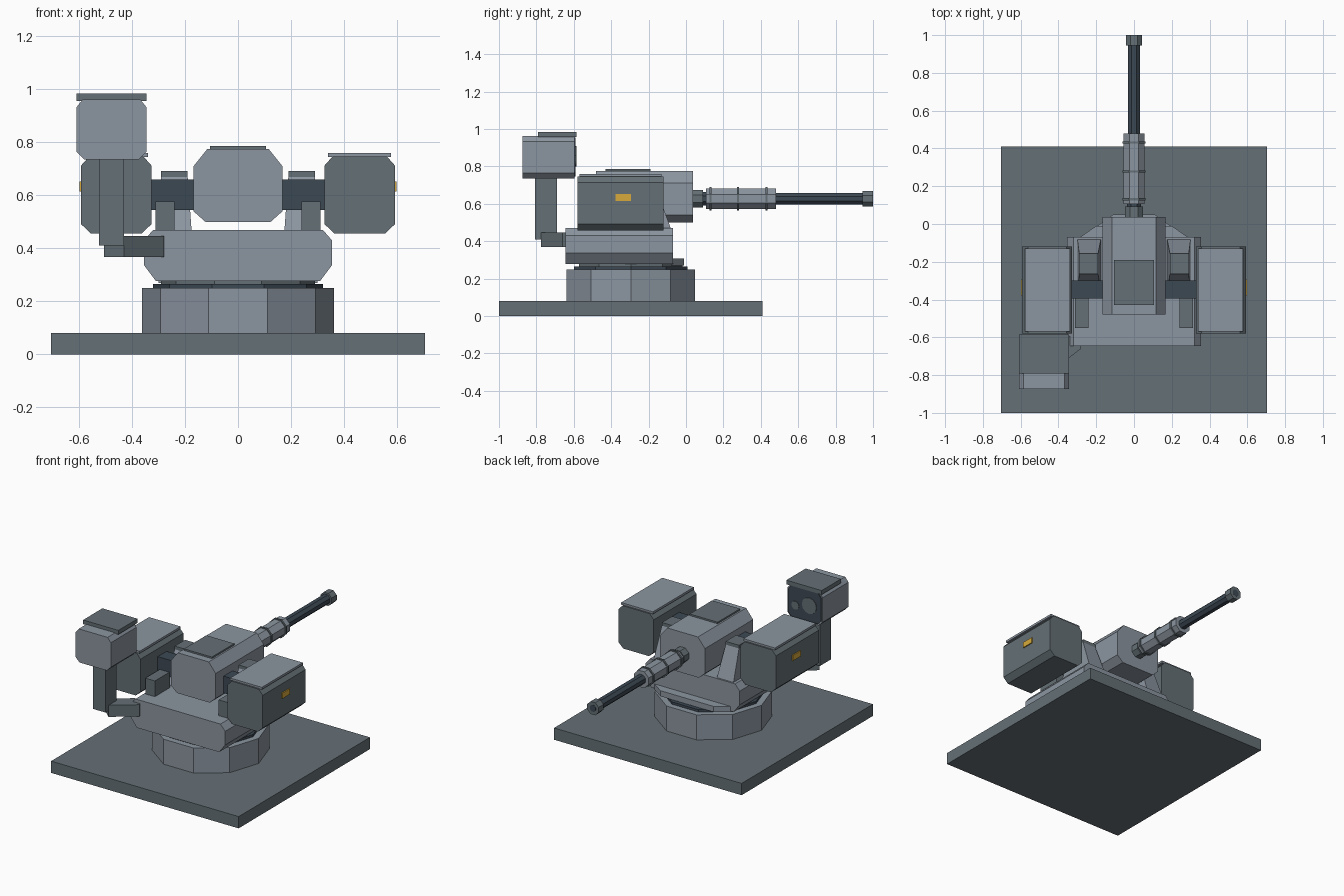
import bpy, bmesh, math
from mathutils import Vector

cube = bpy.data.objects.get("Cube")
if cube:
    bpy.data.objects.remove(cube, do_unlink=True)


def material(name, rgb):
    m = bpy.data.materials.new(name)
    m.use_nodes = True
    m.diffuse_color = (*rgb, 1)
    m.node_tree.nodes["Principled BSDF"].inputs["Base Color"].default_value = (*rgb, 1)
    return m


LIGHT = material("light_grey", (0.26, 0.30, 0.35))
MID = material("slate_grey", (0.13, 0.163, 0.18))
DARK = material("gunmetal", (0.046, 0.066, 0.088))
AMBER = material("amber", (0.68, 0.40, 0.045))


def loft(name, bottom, top, mat):
    """Solid between two matching rings of points."""
    bm = bmesh.new()
    a = [bm.verts.new(p) for p in bottom]
    b = [bm.verts.new(p) for p in top]
    bm.faces.new(a)
    bm.faces.new(b)
    for i in range(len(a)):
        j = (i + 1) % len(a)
        bm.faces.new((a[i], a[j], b[j], b[i]))
    bmesh.ops.recalc_face_normals(bm, faces=bm.faces)
    mesh = bpy.data.meshes.new(name)
    bm.to_mesh(mesh)
    bm.free()
    mesh.materials.append(mat)
    obj = bpy.data.objects.new(name, mesh)
    bpy.context.collection.objects.link(obj)
    return obj


def rect(x, y, z):
    return [(x[0], y[0], z), (x[1], y[0], z), (x[1], y[1], z), (x[0], y[1], z)]


def box(name, x, y, z, mat):
    return loft(name, rect(x, y, z[0]), rect(x, y, z[1]), mat)


def chamfer_box(name, x, y, z, low, high, mat):
    """Box along y with its long edges cut; low and high are (x, z) cuts."""
    (l, r), (b, t) = x, z
    prof = [(l + low[0], b), (r - low[0], b), (r, b + low[1]), (r, t - high[1]),
            (r - high[0], t), (l + high[0], t), (l, t - high[1]), (l, b + low[1])]
    return loft(name, [(px, y[0], pz) for px, pz in prof],
                [(px, y[1], pz) for px, pz in prof], mat)


def cylinder(name, centre, axis, radius, length, sides, mat, phase=0.0):
    """Cylinder starting at centre and running along y or z."""
    c = Vector(centre)
    ring = []
    for i in range(sides):
        a = phase + math.tau * i / sides
        u, v = radius * math.cos(a), radius * math.sin(a)
        ring.append(c + (Vector((u, 0, v)) if axis == "y" else Vector((u, v, 0))))
    step = Vector((0, length, 0)) if axis == "y" else Vector((0, 0, length))
    return loft(name, ring, [p + step for p in ring], mat)


def mirrored(x, side):
    return tuple(sorted((x[0] * side, x[1] * side)))


# Ground plate, pedestal and bearing
box("base_plate", (-0.705, 0.705), (-1, 0.41), (0, 0.08), MID)
PIVOT_Y = -0.295
cylinder("pedestal", (0, PIVOT_Y, 0.08), "z", 0.362, 0.17, 10, LIGHT)
cylinder("bearing_ring", (0, PIVOT_Y, 0.25), "z", 0.32, 0.016, 10, DARK)
cylinder("bearing_hub", (0, PIVOT_Y, 0.266), "z", 0.29, 0.02, 10, MID)

# Turret body with a low tapered nose
chamfer_box("turret_body", (-0.355, 0.355), (-0.645, -0.07), (0.277, 0.47),
            (0.045, 0.06), (0.035, 0.04), LIGHT)
nose = [(-0.3, -0.08), (0.3, -0.08), (0.2, -0.01), (-0.2, -0.01)]
loft("turret_nose", [(x, y, 0.27) for x, y in nose], [(x, y, 0.308) for x, y in nose], LIGHT)

# Gun housing
chamfer_box("gun_housing", (-0.168, 0.168), (-0.48, 0.037), (0.5, 0.775),
            (0.045, 0.04), (0.052, 0.065), LIGHT)
box("housing_hatch", (-0.105, 0.105), (-0.43, -0.19), (0.773, 0.786), MID)

# Cradle arms, trunnions and side pods, the same on both sides
for side, tag in ((1, "left"), (-1, "right")):
    box(f"trunnion_{tag}", mirrored((0.16, 0.335), side), (-0.395, -0.3), (0.545, 0.66), DARK)
    loft(f"cradle_arm_{tag}",
         rect(mirrored((0.175, 0.3), side), (-0.36, -0.08), 0.465),
         rect(mirrored((0.19, 0.29), side), (-0.265, -0.155), 0.67), LIGHT)
    box(f"cradle_cap_{tag}", mirrored((0.19, 0.29), side), (-0.265, -0.155), (0.67, 0.692), MID)
    box(f"rear_block_{tag}", mirrored((0.24, 0.312), side), (-0.55, -0.39), (0.465, 0.577), MID)
    chamfer_box(f"side_pod_{tag}", mirrored((0.327, 0.592), side), (-0.58, -0.12),
                (0.457, 0.747), (0.036, 0.034), (0.03, 0.034), MID)
    box(f"pod_lid_{tag}", mirrored((0.34, 0.578), side), (-0.57, -0.13), (0.745, 0.76), LIGHT)
    box(f"pod_marker_{tag}", mirrored((0.591, 0.599), side), (-0.378, -0.295),
        (0.615, 0.653), AMBER)

# Barrel assembly: (name, start, end, radius, material)
GUN_Z = 0.627
for name, y0, y1, r, mat in (
        ("barrel_collar", 0.03, 0.092, 0.052, MID),
        ("barrel_neck", 0.09, 0.11, 0.04, DARK),
        ("barrel_sleeve", 0.107, 0.48, 0.06, LIGHT),
        ("sleeve_band_rear", 0.125, 0.137, 0.067, MID),
        ("sleeve_band_middle", 0.272, 0.284, 0.067, MID),
        ("sleeve_band_front", 0.425, 0.437, 0.067, MID),
        ("barrel", 0.47, 0.96, 0.034, DARK)):
    cylinder(name, (0, y0, GUN_Z), "y", r, y1 - y0, 8, mat, math.pi / 8)
cylinder("muzzle", (0, 0.945, GUN_Z), "y", 0.046, 0.055, 8, MID, math.pi / 8)
cylinder("muzzle_bore", (0, 0.995, GUN_Z), "y", 0.024, 0.006, 8, DARK, math.pi / 8)

# Sight: arm, post and sensor head
arm = [(-0.505, -0.71), (-0.43, -0.775), (-0.28, -0.66), (-0.3, -0.58), (-0.36, -0.6)]
loft("sight_arm", [(x, y, 0.368) for x, y in arm], [(x, y, 0.447) for x, y in arm], MID)
box("sight_post", (-0.525, -0.43), (-0.808, -0.69), (0.41, 0.74), MID)
chamfer_box("sight_head", (-0.61, -0.345), (-0.873, -0.597), (0.735, 0.962),
            (0.03, 0.03), (0.024, 0.03), LIGHT)
chamfer_box("sight_window", (-0.6, -0.355), (-0.598, -0.59), (0.745, 0.955),
            (0.025, 0.025), (0.02, 0.025), DARK)
box("sight_roof", (-0.61, -0.345), (-0.792, -0.585), (0.957, 0.985), MID)
cylinder("main_lens", (-0.515, -0.592, 0.855), "y", 0.055, 0.006, 12, MID)
cylinder("small_lens", (-0.41, -0.592, 0.83), "y", 0.028, 0.006, 12, MID)
